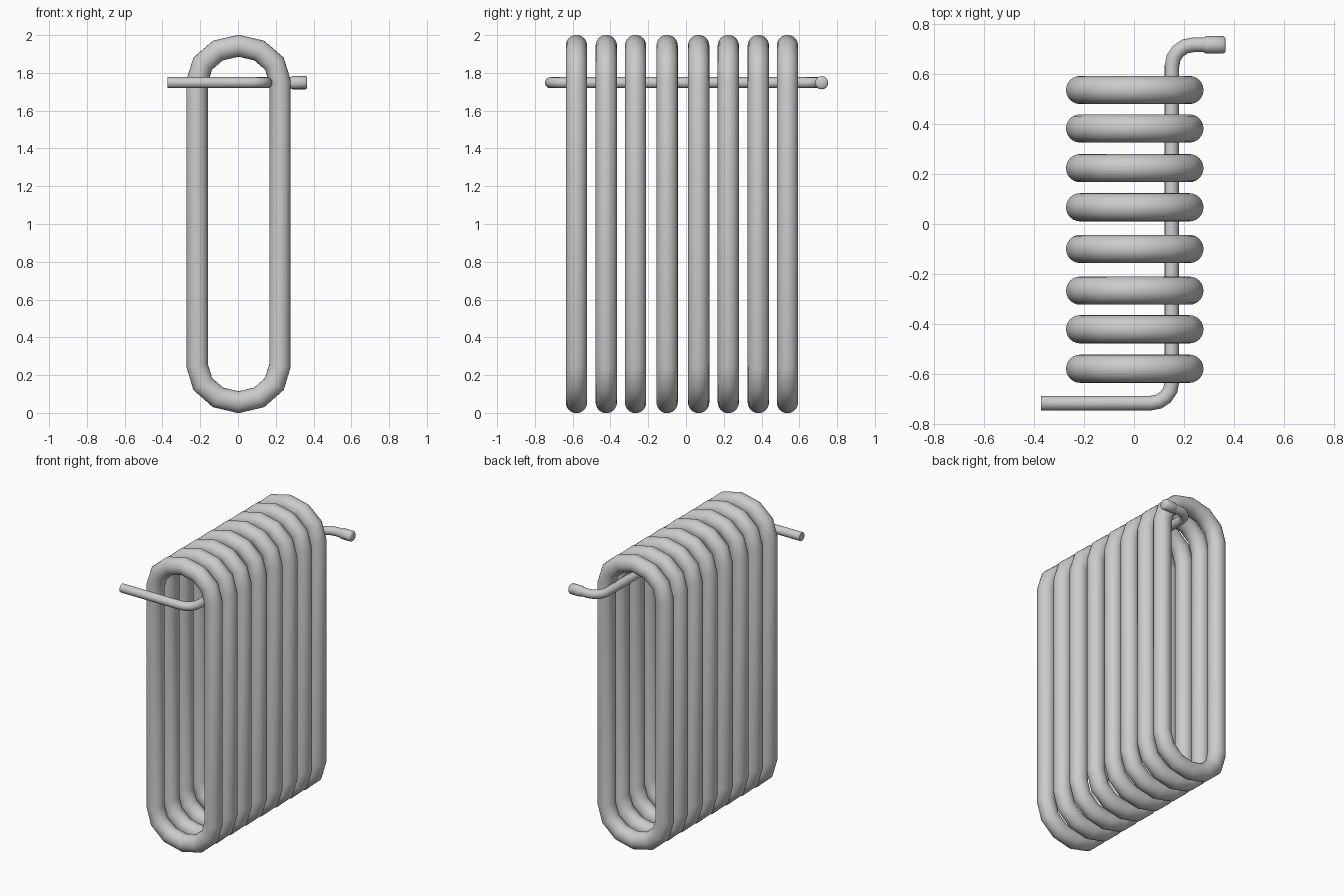
import bpy, bmesh, math
from mathutils import Vector

if "Cube" in bpy.data.objects:
    bpy.data.objects.remove(bpy.data.objects["Cube"])


def sweep(name, pts, normal, radius, sides=20, closed=False):
    """Mitred round tube along a planar path; radius may vary per point."""
    pts = [Vector(p) for p in pts]
    normal = Vector(normal)
    n = len(pts)
    radii = radius if isinstance(radius, list) else [radius] * n
    bm = bmesh.new()
    rings = []
    for i, p in enumerate(pts):
        a = pts[i - 1] if closed or i > 0 else None
        b = pts[(i + 1) % n] if closed or i < n - 1 else None
        d1 = (p - a).normalized() if a is not None else (b - p).normalized()
        d2 = (b - p).normalized() if b is not None else d1
        t = (d1 + d2).normalized()
        side = normal.cross(t) / max(t.dot(d1), 0.5)
        rings.append([bm.verts.new(p + radii[i] * (side * math.cos(k * math.tau / sides)
                                                   + normal * math.sin(k * math.tau / sides)))
                      for k in range(sides)])
    for i in range(n if closed else n - 1):
        r, s = rings[i], rings[(i + 1) % n]
        for k in range(sides):
            m = (k + 1) % sides
            bm.faces.new((r[k], r[m], s[m], s[k]))
    if not closed:
        bm.faces.new(rings[0])
        bm.faces.new(rings[-1])
    bmesh.ops.recalc_face_normals(bm, faces=bm.faces)
    mesh = bpy.data.meshes.new(name)
    bm.to_mesh(mesh)
    bm.free()
    ob = bpy.data.objects.new(name, mesh)
    bpy.context.collection.objects.link(ob)
    bpy.ops.object.select_all(action='DESELECT')
    ob.select_set(True)
    bpy.context.view_layer.objects.active = ob
    bpy.ops.object.shade_smooth_by_angle(angle=math.radians(50))
    return ob


# Radiator loops: upright racetracks with faceted elliptical ends
CX, HW, R = 0.003, 0.219, 0.0565
loop = []
for zc, h, start in ((1.755, 0.1885, 0), (0.25, 0.1935, 180)):
    for k in range(7):
        a = math.radians(start + 30 * k)
        loop.append((CX + HW * math.cos(a), zc + h * math.sin(a)))
for i, y in enumerate((-0.58, -0.422, -0.267, -0.1, 0.067, 0.224, 0.383, 0.537)):
    sweep(f"radiator_loop_{i + 1}", [(x, y, z) for x, z in loop], (0, 1, 0), R, 24, True)

# Feed pipe: runs through all loops and bends out at both ends
PX, PY, PZ, B = 0.152, 0.718, 1.748, 0.085
path = [(-0.372, -PY, PZ)]
for k in range(5):
    a = math.radians(-90 + 22.5 * k)
    path.append((PX - B + B * math.cos(a), -PY + B + B * math.sin(a), PZ))
for k in range(5):
    a = math.radians(180 - 22.5 * k)
    path.append((PX + B + B * math.cos(a), PY - B + B * math.sin(a), PZ))
path.append((0.30, PY, PZ))
sweep("feed_pipe", path, (0, 0, 1), 0.029, 16)

# End fitting with chamfered rims
sweep("pipe_fitting", [(x, PY, PZ) for x in (0.278, 0.288, 0.358, 0.366)], (0, 0, 1),
      [0.029, 0.035, 0.035, 0.028], 16)
